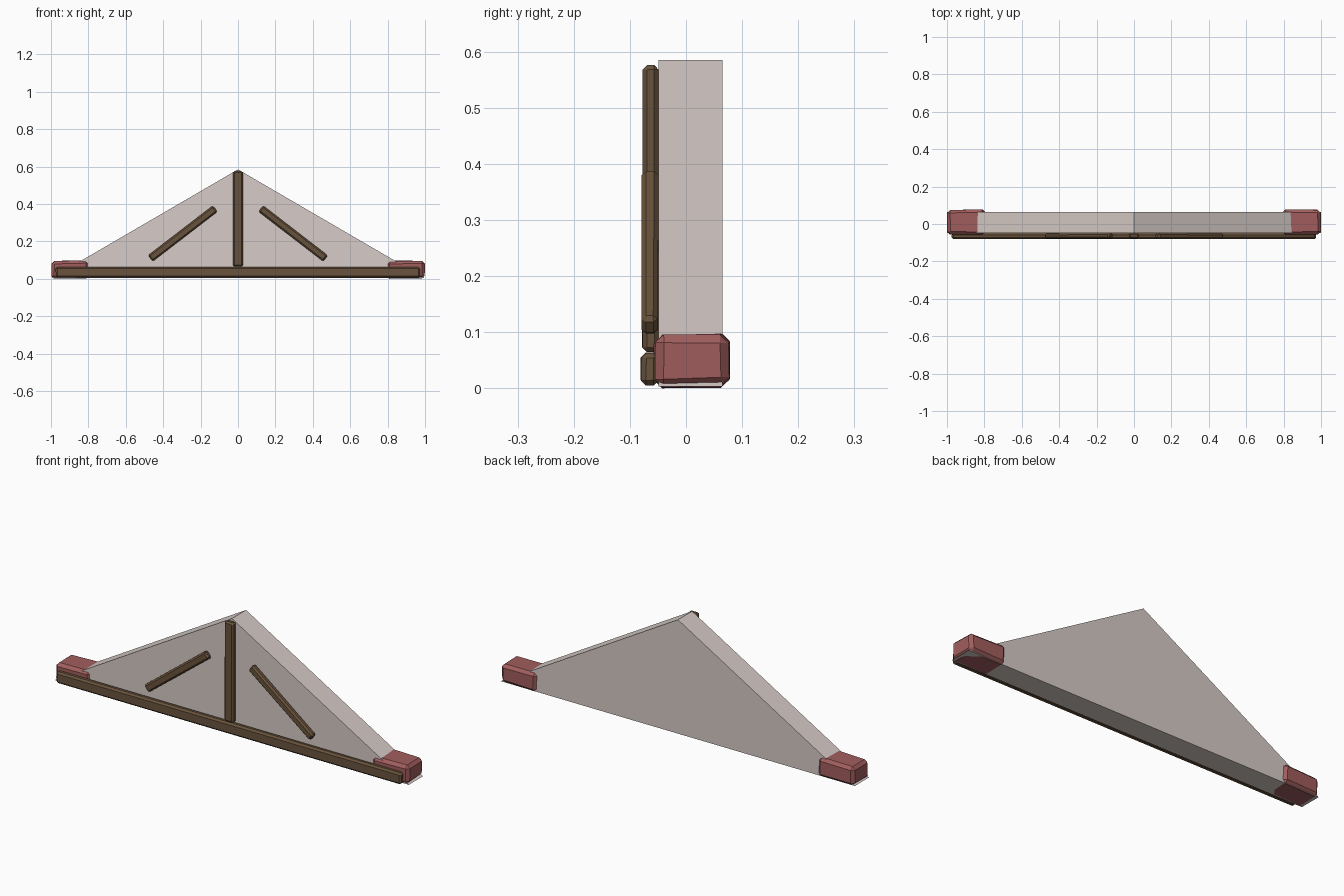
import bpy, bmesh, math, random
from mathutils import Matrix, Vector

if "Cube" in bpy.data.objects:
    bpy.data.objects.remove(bpy.data.objects["Cube"])

random.seed(4)


def material(name, rgb):
    m = bpy.data.materials.new(name)
    m.diffuse_color = (*rgb, 1)
    m.use_nodes = True
    m.node_tree.nodes["Principled BSDF"].inputs["Base Color"].default_value = m.diffuse_color
    return m


PLASTER = material("plaster", (0.68, 0.60, 0.57))
WOOD = material("dark_wood", (0.14, 0.085, 0.045))
RED = material("red_clay", (0.36, 0.11, 0.11))


def finish(name, bm, mat):
    bmesh.ops.recalc_face_normals(bm, faces=bm.faces[:])
    me = bpy.data.meshes.new(name)
    bm.to_mesh(me)
    bm.free()
    me.materials.append(mat)
    ob = bpy.data.objects.new(name, me)
    bpy.context.collection.objects.link(ob)
    return ob


def rough_block(name, size, center, mat, bevel, jitter, angle=0):
    """Chamfered box with slightly uneven, hand-cut corners."""
    bm = bmesh.new()
    bmesh.ops.create_cube(bm, size=1)
    for v in bm.verts:
        # corners are only ever pulled inwards, keeping the overall size
        v.co = Vector([math.copysign(s / 2 - random.uniform(0, jitter), c)
                       for s, c in zip(size, v.co)])
    bmesh.ops.bevel(bm, geom=bm.edges[:], offset=bevel, segments=1,
                    profile=0.5, affect='EDGES')
    bm.transform(Matrix.Translation(center) @ Matrix.Rotation(angle, 4, 'Y'))
    return finish(name, bm, mat)


# Triangular plaster wall
bm = bmesh.new()
outline = [(-1, 0.003), (1, 0.003), (0, 0.585)]
front = bm.faces.new([bm.verts.new((x, -0.049, z)) for x, z in outline])
ext = bmesh.ops.extrude_face_region(bm, geom=[front], use_keep_orig=True)
bmesh.ops.translate(bm, vec=(0, 0.114, 0),
                    verts=[g for g in ext["geom"] if isinstance(g, bmesh.types.BMVert)])
finish("gable_wall", bm, PLASTER)

# Timber frame on the front
rough_block("bottom_beam", (1.95, 0.033, 0.060), (0, -0.0645, 0.035), WOOD, 0.009, 0.002)
rough_block("king_post", (0.055, 0.031, 0.513), (0, -0.063, 0.32), WOOD, 0.008, 0.002)

# Braces and end blocks on both sides
for side, label in ((-1, "left"), (1, "right")):
    rough_block(f"{label}_brace", (0.438, 0.031, 0.042), (side * 0.295, -0.064, 0.242),
                WOOD, 0.008, 0.002, side * math.radians(37.5))
    rough_block(f"{label}_end_block", (0.207, 0.140, 0.100), (side * 0.8965, 0.010, 0.050),
                RED, 0.015, 0.006)
